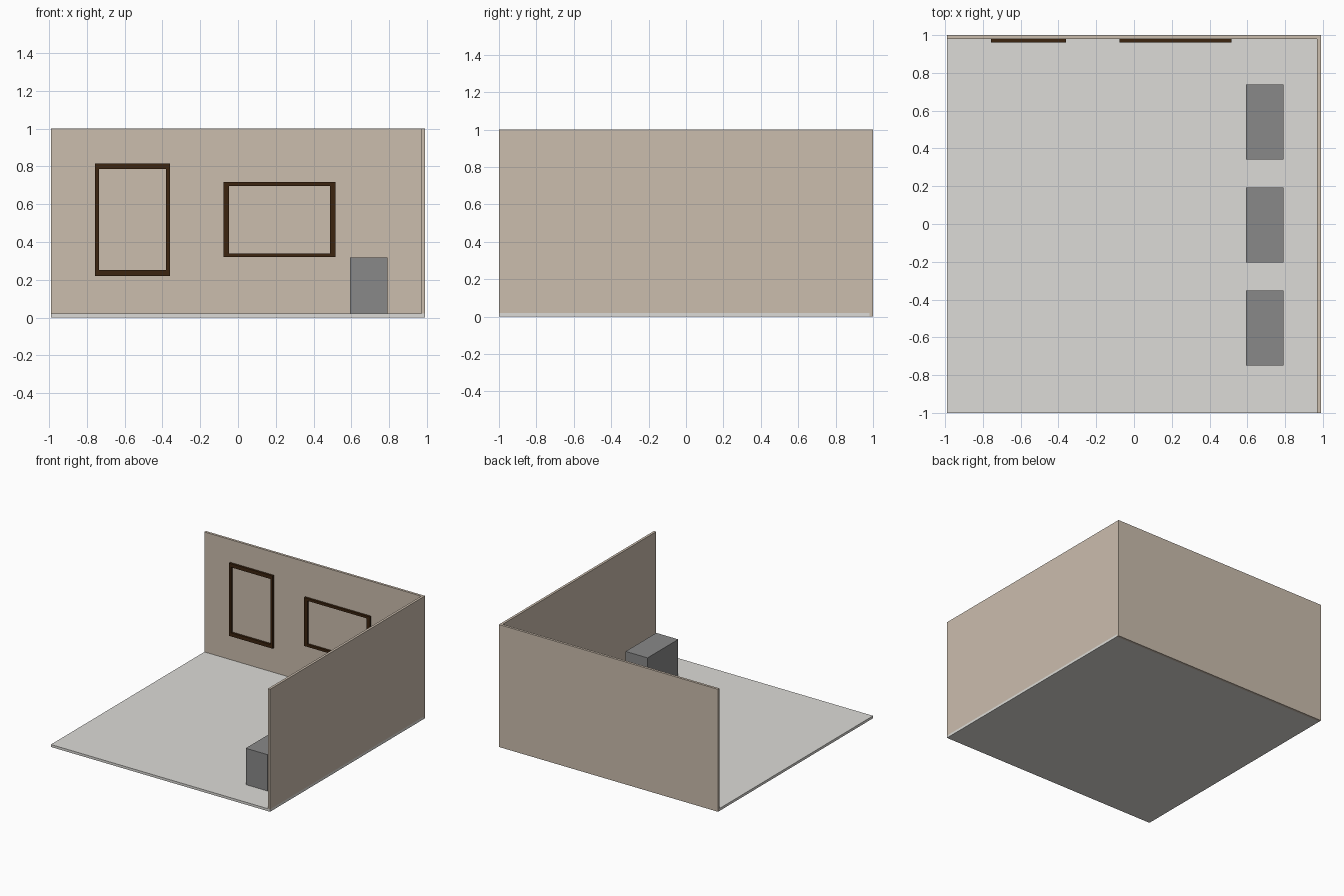
import bpy
import bmesh

if "Cube" in bpy.data.objects:
    bpy.data.objects.remove(bpy.data.objects["Cube"])


def material(name, rgb):
    m = bpy.data.materials.new(name)
    m.diffuse_color = (*rgb, 1)
    m.use_nodes = True
    m.node_tree.nodes["Principled BSDF"].inputs["Base Color"].default_value = m.diffuse_color
    return m


def boxes(name, bounds, mat):
    """One object from boxes given as (x0, x1, y0, y1, z0, z1)."""
    bm = bmesh.new()
    for x0, x1, y0, y1, z0, z1 in bounds:
        cube = bmesh.ops.create_cube(bm, size=1)["verts"]
        bmesh.ops.scale(bm, vec=(x1 - x0, y1 - y0, z1 - z0), verts=cube)
        bmesh.ops.translate(
            bm, vec=((x0 + x1) / 2, (y0 + y1) / 2, (z0 + z1) / 2), verts=cube)
    mesh = bpy.data.meshes.new(name)
    bm.to_mesh(mesh)
    bm.free()
    mesh.materials.append(mat)
    obj = bpy.data.objects.new(name, mesh)
    bpy.context.collection.objects.link(obj)
    return obj


def frame(name, outer, inner, y0, y1, mat):
    """Rectangular ring profile in x-z, extruded in y."""
    bm = bmesh.new()
    rings = []
    for y in (y0, y1):
        for x0, x1, z0, z1 in (outer, inner):
            rings.append([bm.verts.new((x, y, z)) for x, z in
                          ((x0, z0), (x1, z0), (x1, z1), (x0, z1))])
    fo, fi, bo, bi = rings
    for a, b in ((fo, fi), (fi, bi), (bi, bo), (bo, fo)):
        for i in range(4):
            j = (i + 1) % 4
            bm.faces.new((a[i], a[j], b[j], b[i]))
    bmesh.ops.recalc_face_normals(bm, faces=bm.faces)
    mesh = bpy.data.meshes.new(name)
    bm.to_mesh(mesh)
    bm.free()
    mesh.materials.append(mat)
    bpy.context.collection.objects.link(bpy.data.objects.new(name, mesh))


floor_mat = material("pale_floor", (0.72, 0.71, 0.68))
wall_mat = material("beige_wall", (0.60, 0.51, 0.42))
wood_mat = material("dark_wood", (0.045, 0.018, 0.005))
grey_mat = material("grey_block", (0.25, 0.25, 0.25))

W, T = 0.99, 0.02
BACK = 1 - T  # inner face of the back wall

# Room shell
boxes("floor", [(-W, W, -1, BACK, 0, T)], floor_mat)
boxes("back_wall", [(-W, W, BACK, 1, 0, 1)], wall_mat)
boxes("right_wall", [(W - T, W, -1, BACK, T, 1)], wall_mat)

# Picture frames: tall one and wide one, thicker bars at the far ends
for name, cx, cz, w, h in (("tall_picture_frame", -0.558, 0.518, 0.396, 0.594),
                           ("wide_picture_frame", 0.22, 0.518, 0.594, 0.396)):
    outer = (cx - w / 2, cx + w / 2, cz - h / 2, cz + h / 2)
    bx, bz = w * 0.05, h * 0.05
    inner = (outer[0] + bx, outer[1] - bx, outer[2] + bz, outer[3] - bz)
    frame(name, outer, inner, BACK - 0.018, BACK, wood_mat)

# Row of plinths along the right wall
for i in range(3):
    cy = -0.55 + 0.545 * i
    boxes(f"plinth_{i + 1}",
          [(0.594, 0.792, cy - 0.198, cy + 0.198, T, 0.317)], grey_mat)
